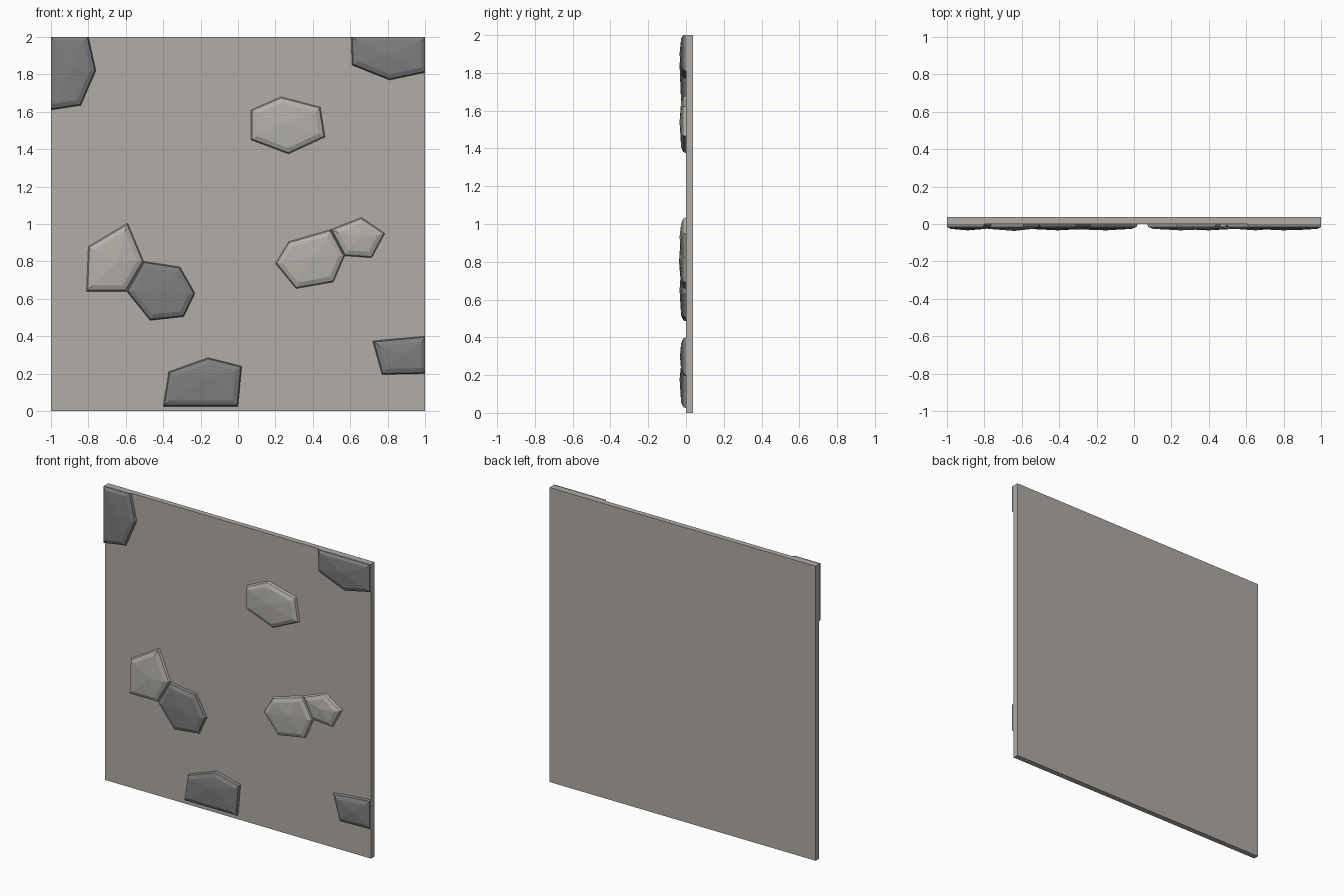
import bpy, bmesh
from mathutils import Vector

if "Cube" in bpy.data.objects:
    bpy.data.objects.remove(bpy.data.objects["Cube"])


def material(name, rgb):
    m = bpy.data.materials.new(name)
    m.diffuse_color = (*rgb, 1)
    m.use_nodes = True
    m.node_tree.nodes["Principled BSDF"].inputs["Base Color"].default_value = m.diffuse_color
    return m


PLASTER = material("warm grey wall", (0.44, 0.415, 0.38))
LIGHT = material("light stone", (0.46, 0.44, 0.405))
DARK = material("dark stone", (0.21, 0.21, 0.212))
T = 0.037  # wall thickness


def finish(name, bm, mat):
    me = bpy.data.meshes.new(name)
    bm.to_mesh(me)
    bm.free()
    me.materials.append(mat)
    bpy.context.collection.objects.link(bpy.data.objects.new(name, me))


def on_border(a, b):
    return (abs(a.x) > 0.999 and abs(b.x) > 0.999) or (a.y > 1.999 and b.y > 1.999)


def inset(pts, d, d_border):
    """Move every edge of a counter-clockwise outline inwards."""
    n, lines, out = len(pts), [], []
    for i in range(n):
        a, b = pts[i], pts[(i + 1) % n]
        u = (b - a).normalized()
        nrm = Vector((-u.y, u.x))
        lines.append((a + nrm * (d_border if on_border(a, b) else d), u))
    for i in range(n):
        (p, u), (q, v) = lines[i - 1], lines[i]
        t = (q - p).cross(v) / u.cross(v)
        out.append(p + u * t)
    return out


def stone(name, outline, mat, peak, centre=None):
    pts = [Vector(p) for p in outline]
    n = len(pts)
    if sum(pts[i - 1].cross(pts[i]) for i in range(n)) < 0:
        pts.reverse()
    bm = bmesh.new()
    # outline on the wall, steep rim, bevelled shoulder
    rings = []
    for ring, y in ((pts, 0), (inset(pts, 0.006, 0), -0.015),
                    (inset(pts, 0.03, 0.018), -0.026)):
        rings.append([bm.verts.new((p.x, y, p.y)) for p in ring])
    for lo, hi in zip(rings, rings[1:]):
        for i in range(n):
            j = (i + 1) % n
            bm.faces.new((lo[i], lo[j], hi[j], hi[i]))
    # faceted crown
    c = Vector(centre) if centre else sum(pts, Vector((0, 0))) / n
    top = bm.verts.new((c.x, -peak, c.y))
    for i in range(n):
        bm.faces.new((rings[-1][i], rings[-1][(i + 1) % n], top))
    finish(name, bm, mat)


# wall panel
bm = bmesh.new()
bmesh.ops.create_cube(bm, size=1)
for v in bm.verts:
    v.co = (v.co.x * 2, (v.co.y + 0.5) * T, (v.co.z + 0.5) * 2)
finish("wall_panel", bm, PLASTER)

# raised stones
stone("stone_top_left", [(-1, 2), (-.80, 2), (-.76, 1.82), (-.84, 1.635), (-1, 1.61)], DARK, .034, (-.89, 1.84))
stone("stone_top_right", [(.605, 2), (1, 2), (1, 1.81), (.81, 1.77), (.61, 1.85)], DARK, .034, (.8, 1.9))
stone("stone_upper", [(.07, 1.61), (.23, 1.68), (.44, 1.625), (.465, 1.465), (.27, 1.375), (.07, 1.45)],
      LIGHT, .034, (.25, 1.54))
stone("stone_left", [(-.80, .88), (-.59, 1.005), (-.505, .80), (-.60, .64), (-.81, .64)], LIGHT, .037, (-.64, .80))
stone("stone_left_lower", [(-.505, .80), (-.31, .77), (-.23, .63), (-.29, .505), (-.47, .485), (-.595, .64)],
      DARK, .034, (-.41, .65))
stone("stone_right", [(.20, .79), (.27, .905), (.495, .97), (.57, .83), (.51, .69), (.31, .655)],
      LIGHT, .034, (.40, .82))
stone("stone_right_small", [(.495, .97), (.66, 1.035), (.785, .95), (.715, .82), (.57, .83)], LIGHT, .034, (.65, .93))
stone("stone_bottom", [(-.40, .025), (-.37, .21), (-.16, .285), (.02, .24), (0, .025)], DARK, .034, (-.15, .18))
stone("stone_bottom_right", [(.72, .375), (1, .40), (1, .20), (.77, .195)], DARK, .032, (.88, .30))
